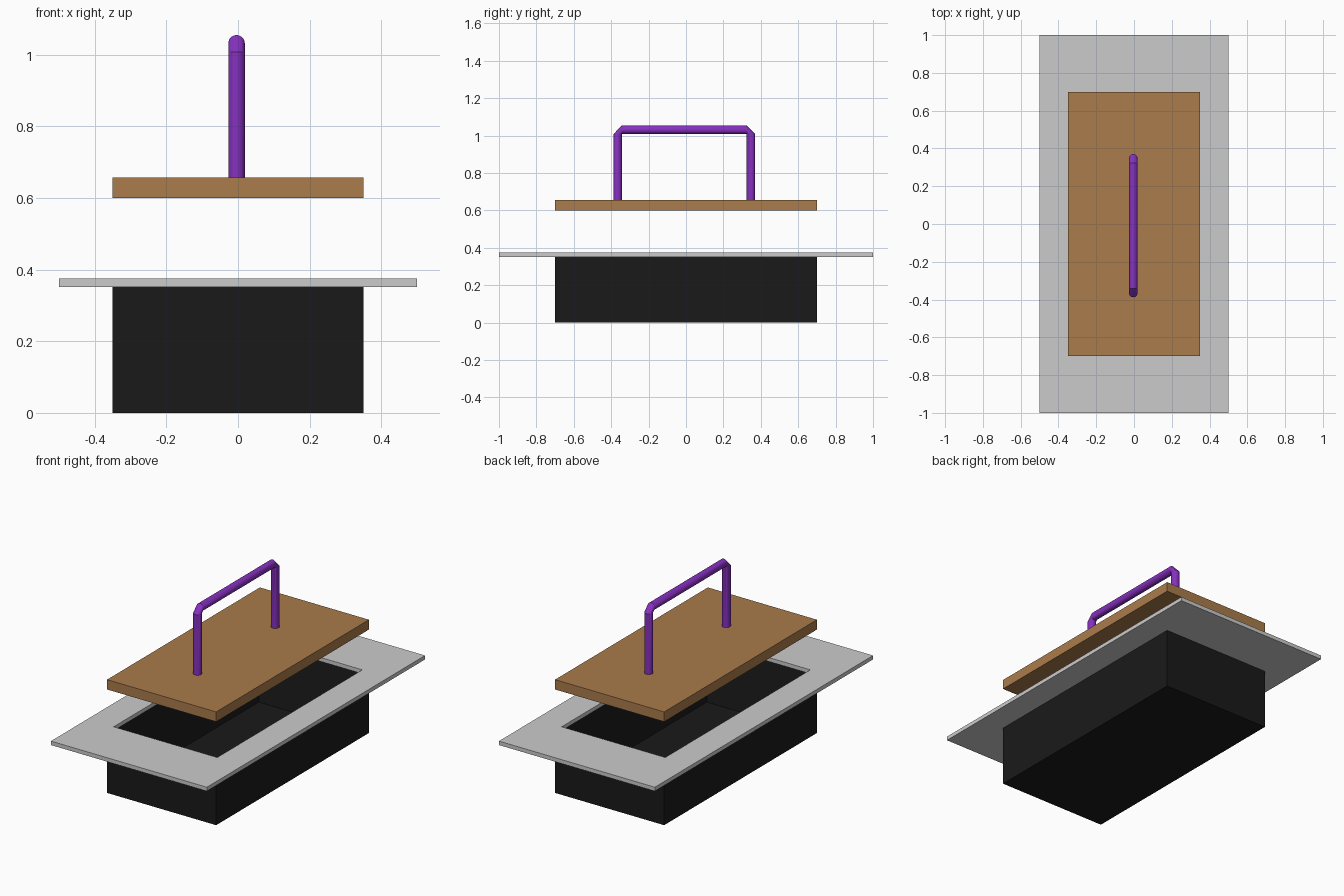
import bpy, bmesh, math
from mathutils import Vector

if "Cube" in bpy.data.objects:
    bpy.data.objects.remove(bpy.data.objects["Cube"])


def finish(name, bm, color=None):
    bmesh.ops.recalc_face_normals(bm, faces=bm.faces)
    me = bpy.data.meshes.new(name)
    bm.to_mesh(me)
    bm.free()
    ob = bpy.data.objects.new(name, me)
    bpy.context.collection.objects.link(ob)
    if color:
        mat = bpy.data.materials.new(name + "_material")
        mat.diffuse_color = (*color, 1)
        mat.use_nodes = True
        mat.node_tree.nodes["Principled BSDF"].inputs["Base Color"].default_value = mat.diffuse_color
        me.materials.append(mat)
    return ob


def block(bm, hx, hy, z0, z1):
    geo = bmesh.ops.create_cube(bm, size=1)
    for v in geo["verts"]:
        v.co = (v.co.x * 2 * hx, v.co.y * 2 * hy, z1 if v.co.z > 0 else z0)


HX, HY = 0.35, 0.70          # box and lid half sizes
IX, IY = 0.3325, 0.665       # opening half sizes

# Open black box: inset the top face and sink it to the floor
bm = bmesh.new()
block(bm, HX, HY, 0, 0.352)
top = max(bm.faces, key=lambda f: f.calc_center_median().z)
bmesh.ops.inset_region(bm, faces=[top], thickness=HX - IX)
sink = bmesh.ops.extrude_discrete_faces(bm, faces=[top])["faces"][0]
for v in sink.verts:
    v.co = (math.copysign(IX, v.co.x), math.copysign(IY, v.co.y), 0.01)
finish("box", bm, (0.01, 0.01, 0.01))

# Flat rim frame with a rectangular opening
bm = bmesh.new()
rings = [[bm.verts.new((sx * hx, sy * hy, z))
          for sx, sy in ((-1, -1), (1, -1), (1, 1), (-1, 1))]
         for hx, hy, z in ((0.5, 1, 0.352), (0.5, 1, 0.375),
                           (IX, IY, 0.375), (IX, IY, 0.352))]
for a, b in zip(rings, rings[1:] + rings[:1]):
    for i in range(4):
        j = (i + 1) % 4
        bm.faces.new((a[i], a[j], b[j], b[i]))
finish("rim", bm)

# Wooden lid floating above the opening
bm = bmesh.new()
block(bm, HX, HY, 0.6, 0.657)
finish("lid", bm, (0.40, 0.20, 0.07))

# Handle: round tube swept through two chamfered corners
R, N, XC = 0.023, 32, -0.004
stations = [  # y, z, outward direction of the ring in the yz plane
    (-0.365, 0.65, (-1, 0)), (-0.365, 1.008, (-1, 0)),
    (-0.342, 1.032, (0, 1)), (0.324, 1.032, (0, 1)),
    (0.347, 1.008, (1, 0)), (0.347, 0.65, (1, 0))]
bm = bmesh.new()
rings = []
for y, z, (oy, oz) in stations:
    rings.append([bm.verts.new(Vector((XC, y, z)) + R * Vector(
        (math.sin(t), oy * math.cos(t), oz * math.cos(t))))
        for t in (2 * math.pi * i / N for i in range(N))])
for a, b in zip(rings, rings[1:]):
    for i in range(N):
        j = (i + 1) % N
        bm.faces.new((a[i], a[j], b[j], b[i]))
bm.faces.new(rings[0])
bm.faces.new(rings[-1])
handle = finish("handle", bm, (0.24, 0.03, 0.52))
bpy.context.view_layer.objects.active = handle
handle.select_set(True)
bpy.ops.object.shade_smooth_by_angle(angle=math.radians(30))
